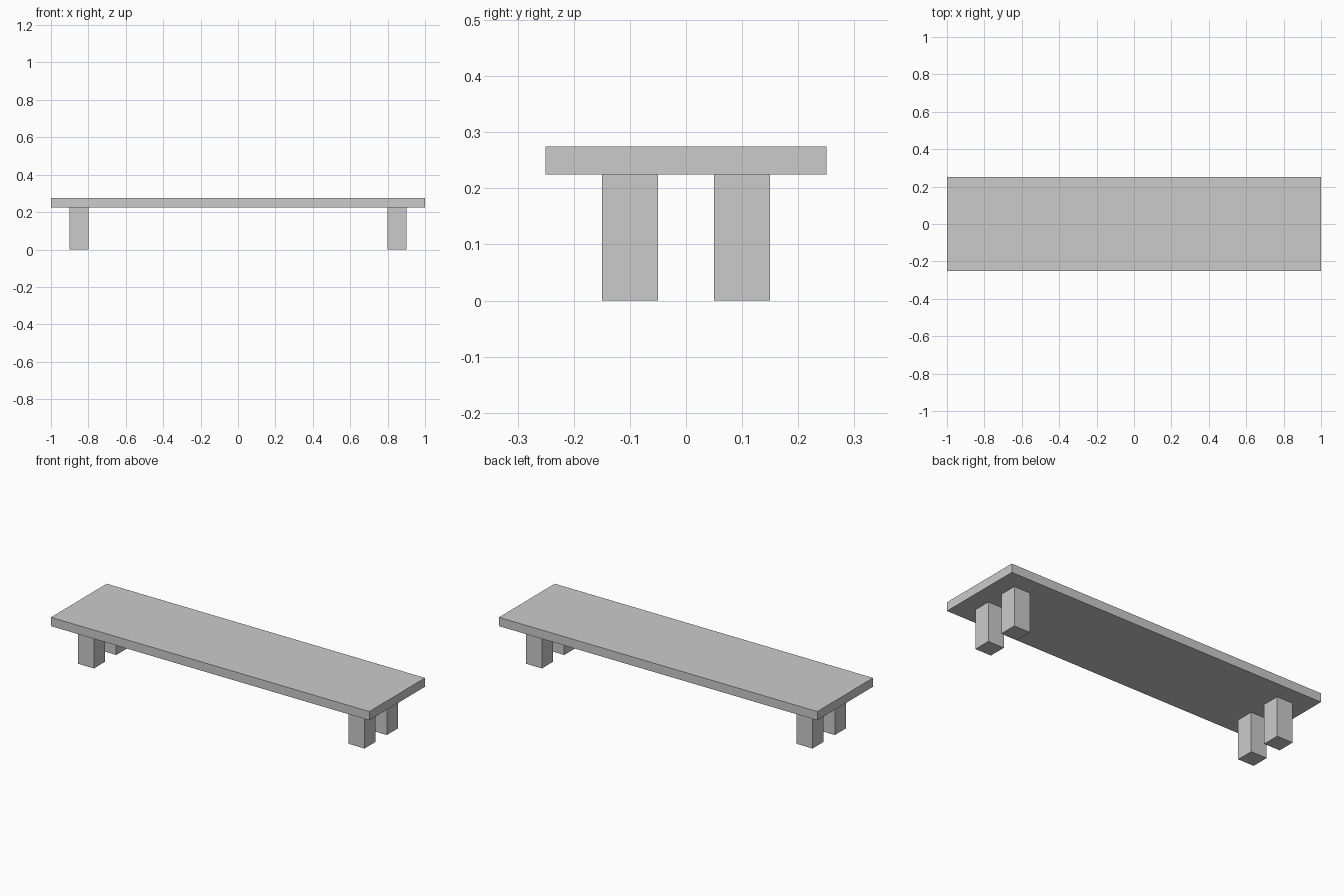
import bpy

if "Cube" in bpy.data.objects:
    bpy.data.objects.remove(bpy.data.objects["Cube"])


def box(name, size, centre):
    bpy.ops.mesh.primitive_cube_add(size=1, location=centre)
    obj = bpy.context.object
    obj.name = name
    obj.scale = size
    bpy.ops.object.transform_apply(location=False, rotation=False, scale=True)
    return obj


LEG_HEIGHT = 0.225
TOP_THICKNESS = 0.05

# Flat bench top
box("bench_top", (2.0, 0.5, TOP_THICKNESS), (0, 0, LEG_HEIGHT + TOP_THICKNESS / 2))

# Four square legs, set in from the ends and sides
for x_name, x in (("left", -0.85), ("right", 0.85)):
    for y_name, y in (("front", -0.1), ("back", 0.1)):
        box(f"{y_name}_{x_name}_leg", (0.1, 0.1, LEG_HEIGHT), (x, y, LEG_HEIGHT / 2))
